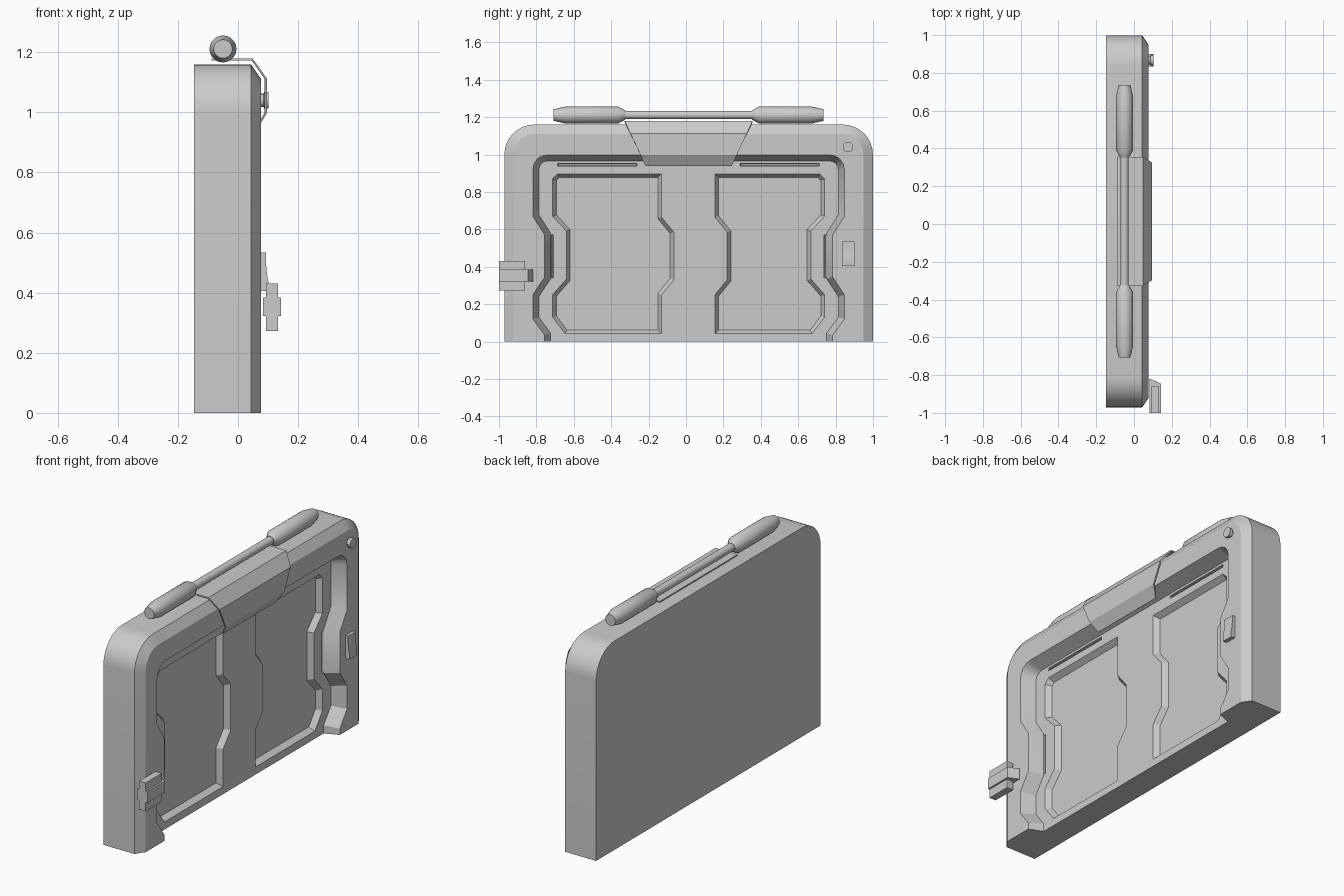
import bpy, math
from mathutils import Vector

if "Cube" in bpy.data.objects:
    bpy.data.objects.remove(bpy.data.objects["Cube"])

C = 0.014          # mid-line of the case along y
FRONT = 0.077      # front face of the frame
FLOOR = 0.0        # floor of the recess


def loft(name, rings, smooth=30):
    """Closed solid through rings of equal point count."""
    n = len(rings[0])
    verts = [p for r in rings for p in r]
    faces = [list(range(n)), list(range((len(rings) - 1) * n, len(rings) * n))]
    for k in range(len(rings) - 1):
        for i in range(n):
            j = (i + 1) % n
            faces.append([k * n + i, k * n + j, (k + 1) * n + j, (k + 1) * n + i])
    me = bpy.data.meshes.new(name)
    me.from_pydata(verts, [], faces)
    ob = bpy.data.objects.new(name, me)
    bpy.context.collection.objects.link(ob)
    bpy.ops.object.select_all(action='DESELECT')
    ob.select_set(True)
    bpy.context.view_layer.objects.active = ob
    bpy.ops.object.mode_set(mode='EDIT')
    bpy.ops.mesh.select_all(action='SELECT')
    bpy.ops.mesh.normals_make_consistent(inside=False)
    bpy.ops.object.mode_set(mode='OBJECT')
    finish(ob, smooth)
    return ob


def finish(ob, angle=30):
    bpy.ops.object.select_all(action='DESELECT')
    ob.select_set(True)
    bpy.context.view_layer.objects.active = ob
    bpy.ops.object.shade_smooth_by_angle(angle=math.radians(angle))


def inset(pts, d):
    """Mitred inward offset of a (y, z) polygon."""
    area = sum(a[0] * b[1] - b[0] * a[1] for a, b in zip(pts, pts[1:] + pts[:1]))
    s = 1 if area > 0 else -1
    out = []
    for i, p in enumerate(pts):
        p, a, b = Vector(p), Vector(pts[i - 1]), Vector(pts[(i + 1) % len(pts)])
        d1, d2 = (p - a).normalized(), (b - p).normalized()
        n1, n2 = Vector((-d1.y, d1.x)) * s, Vector((-d2.y, d2.x)) * s
        out.append(tuple(p + (n1 + n2) * (d / (1 + n1.dot(n2)))))
    return out


def at_x(x, pts):
    return [(x, y, z) for y, z in pts]


def arc(cy, cz, r, n):
    """Quarter arc from the top round to the -y side."""
    return [(cy - r * math.sin(t), cz + r * math.cos(t))
            for t in (math.pi / 2 * i / n for i in range(n + 1))]


def symmetric(half):
    """Mirror a half outline (given relative to the mid-line) across it."""
    return [(C + y, z) for y, z in half] + [(C - y, z) for y, z in reversed(half)]


def rect(y0, y1, z0, z1):
    return [(y0, z0), (y1, z0), (y1, z1), (y0, z1)]


def pocket(target, pts, x_top, depth, slope):
    """Cut a pocket with sloping walls into the target's +x side."""
    inner = inset(pts, slope)
    cut = loft("cutter", [at_x(x_top + 0.02, pts), at_x(x_top, pts),
                          at_x(x_top - depth, inner)])
    cut.hide_render = True
    m = target.modifiers.new("cut", 'BOOLEAN')
    m.object, m.operation, m.solver = cut, 'DIFFERENCE', 'EXACT'
    bpy.context.view_layer.objects.active = target
    bpy.ops.object.modifier_apply(modifier=m.name)
    bpy.data.objects.remove(cut)


def box(name, x0, x1, y0, y1, z0, z1):
    return loft(name, [at_x(x0, rect(y0, y1, z0, z1)), at_x(x1, rect(y0, y1, z0, z1))])


# Case body with rounded upper corners and chamfered front
outline = symmetric(arc(-0.825, 1.0, 0.16, 8) + [(-0.985, 0)])
front = [(y, 0 if o[1] == 0 else z) for (y, z), o in zip(inset(outline, 0.05), outline)]
body = loft("case_body", [at_x(-0.147, outline), at_x(0.043, outline), at_x(FRONT, front)])

# Large recess, open at the bottom
recess = symmetric(arc(-0.755, 0.92, 0.078, 4) +
                   [(-0.833, 0.67), (-0.77, 0.57), (-0.77, 0.345), (-0.833, 0.25),
                    (-0.833, 0.12), (-0.77, 0.035), (-0.77, -0.1)])
pocket(body, recess, FRONT, FRONT - FLOOR, 0.032)

# Two sunken bays: same outer edge, inner edge steps the same way in y
edge = [(-0.727, 0.13), (-0.727, 0.25), (-0.653, 0.335), (-0.653, 0.59),
        (-0.727, 0.67), (-0.727, 0.87), (-0.70, 0.897)]
for s, y_in in ((1, -0.145), (-1, 0.14)):
    outer = [(C + s * y, z) for y, z in [(-0.66, 0.042)] + edge]
    inner = [(C + y_in + dy, z) for dy, z in
             ((0, 0.897), (0, 0.665), (0.066, 0.585), (0.066, 0.33), (0, 0.25), (0, 0.042))]
    pocket(body, outer + inner, FLOOR, 0.03, 0.02)
    # Thin slots above and beside each bay
    ys = sorted((C + s * -0.70, C + s * -0.275))
    pocket(body, rect(*ys, 0.938, 0.953), FLOOR, 0.02, 0.004)
    ys = sorted((C + s * -0.737, C + s * -0.723))
    pocket(body, rect(*ys, 0.34, 0.57), FLOOR, 0.02, 0.004)
finish(body)


# Carrying handle: rod with two tapered grips
def ring_y(y, r, n=20):
    return [(-0.05 + r * math.cos(a), C + y, 1.211 + r * math.sin(a))
            for a in (2 * math.pi * i / n for i in range(n))]


grip = [(0.338, 0.024), (0.375, 0.045), (0.66, 0.045), (0.722, 0.031)]
for s, side in ((-1, "left"), (1, "right")):
    loft("handle_grip_" + side, [ring_y(s * y, r) for y, r in grip])
loft("handle_rod", [ring_y(-0.36, 0.022), ring_y(0.36, 0.022)])

# Folded bracket plate over the top edge: x, z, half width
T = 0.007
path = [(-0.088, 1.18, 0.342), (0.048, 1.18, 0.342), (0.096, 1.113, 0.311),
        (0.096, 0.997, 0.257), (0.06, 0.938, 0.23)]
lower = [(-0.088, 1.18 - T), (0.045, 1.18 - T), (0.096 - T, 1.111),
         (0.096 - T, 0.999), (0.054, 0.942)]
loft("bracket_plate", [[(x, C - h, z), (x, C + h, z), (u, C + h, w), (u, C - h, w)]
                       for (x, z, h), (u, w) in zip(path, lower)], 15)


# Round button in the upper corner
def ring_x(x, r, n=16):
    return [(x, 0.866 + r * math.cos(a), 1.04 + r * math.sin(a))
            for a in (2 * math.pi * i / n for i in range(n))]


loft("button", [ring_x(0.07, 0.022), ring_x(0.085, 0.022),
                ring_x(0.087, 0.028), ring_x(0.102, 0.028)])

# Rocker switch on the side of the frame
rocker = [(0.07, 0.405), (0.1, 0.405), (0.102, 0.43), (0.096, 0.465),
          (0.093, 0.5), (0.093, 0.534), (0.07, 0.534)]
loft("rocker_switch", [[(x, y, z) for x, z in rocker] for y in (0.834, 0.9)])

# Side plug: tall block crossed by a wider block with a slanted nose
box("plug_block", 0.093, 0.133, -1.0, -0.86, 0.272, 0.43)
nose = [(0.083, -1.0), (0.143, -1.0), (0.143, -0.845), (0.083, -0.818)]
loft("plug_nose", [[(x, y, z) for x, y in nose] for z in (0.322, 0.384)])
